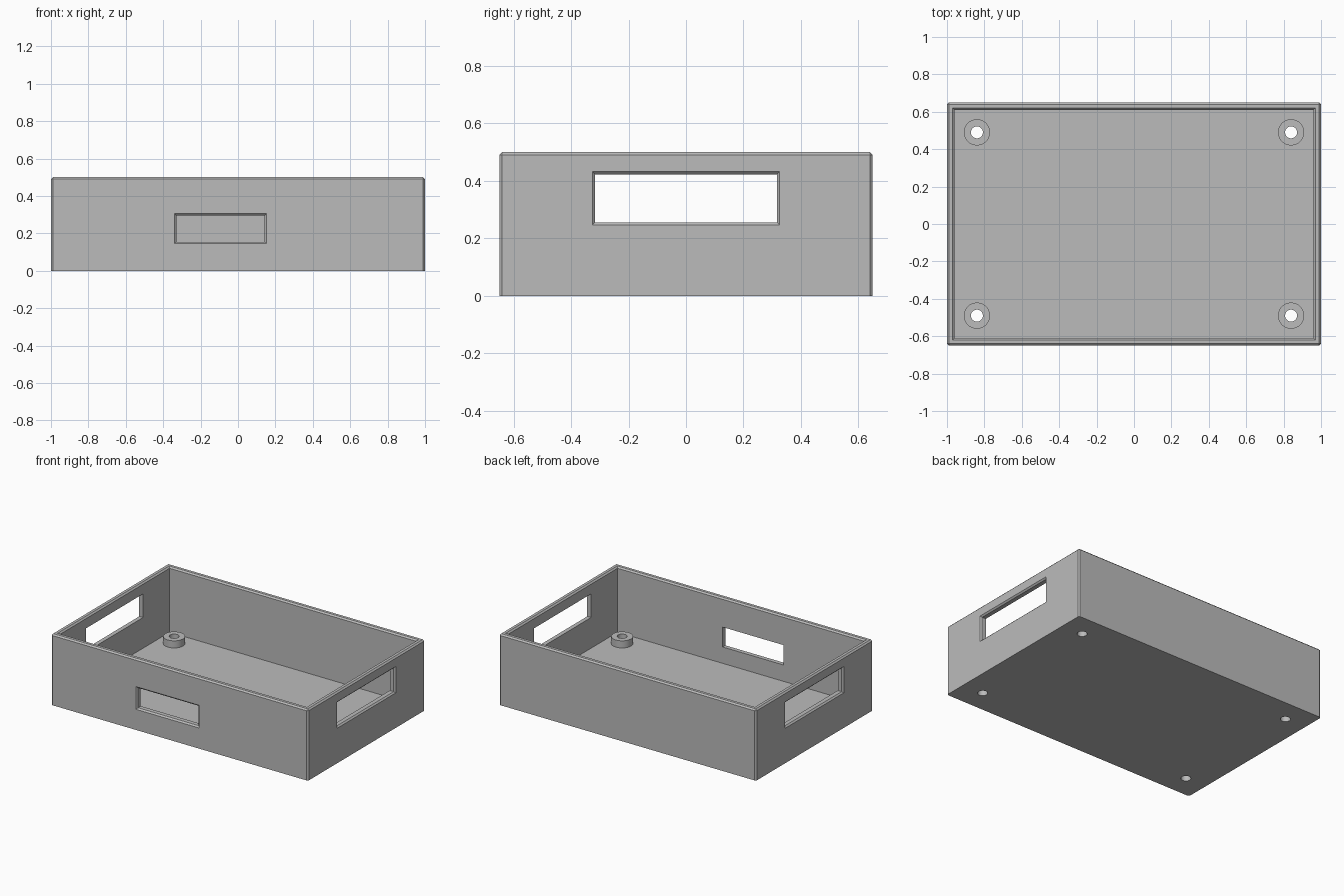
import bpy
import bmesh
import math
from mathutils import Matrix, Vector

default = bpy.data.objects.get("Cube")
if default:
    bpy.data.objects.remove(default, do_unlink=True)

# Main dimensions
HX, HY, HEIGHT = 1.0, 0.65, 0.5
WALL, CHAMFER = 0.04, 0.01
BOSS_X, BOSS_Y, BOSS_TOP = 0.84, 0.49, 0.09
BOSS_R, HOLE_R = 0.07, 0.032
SIDES = 48

grey = bpy.data.materials.new("plain_grey")
grey.use_nodes = True
colour = (0.5, 0.5, 0.5, 1.0)
grey.diffuse_color = colour
grey.node_tree.nodes["Principled BSDF"].inputs["Base Color"].default_value = colour


def finish(name, bm):
    bmesh.ops.recalc_face_normals(bm, faces=bm.faces)
    mesh = bpy.data.meshes.new(name)
    bm.to_mesh(mesh)
    bm.free()
    mesh.materials.append(grey)
    obj = bpy.data.objects.new(name, mesh)
    bpy.context.collection.objects.link(obj)
    return obj


def loft(name, sections, frame=Matrix()):
    """Solid through rectangles (depth, half width, half height)."""
    bm = bmesh.new()
    rings = []
    for d, w, h in sections:
        corners = ((-w, -h), (w, -h), (w, h), (-w, h))
        rings.append([bm.verts.new(frame @ Vector((u, v, d))) for u, v in corners])
    for a, b in zip(rings, rings[1:]):
        for i in range(4):
            j = (i + 1) % 4
            bm.faces.new((a[i], a[j], b[j], b[i]))
    bm.faces.new(rings[0][::-1])
    bm.faces.new(rings[-1])
    return finish(name, bm)


def window(name, centre, out, half_w, half_h):
    """Cutter pointing outwards, flared to chamfer the outer rim."""
    z = Vector(out)
    y = Vector((0, 0, 1))
    x = y.cross(z)
    frame = Matrix.Translation(centre) @ Matrix((x, y, z)).transposed().to_4x4()
    return loft(name, [(-2 * WALL, half_w, half_h),
                       (-CHAMFER, half_w, half_h),
                       (CHAMFER, half_w + 2 * CHAMFER, half_h + 2 * CHAMFER)], frame)


def drill(name, x, y):
    bm = bmesh.new()
    bmesh.ops.create_cone(bm, cap_ends=True, segments=SIDES, radius1=HOLE_R,
                          radius2=HOLE_R, depth=4 * WALL,
                          matrix=Matrix.Translation((x, y, WALL / 2)))
    return finish(name, bm)


def boss(name, x, y):
    """Tube standing on the floor."""
    bm = bmesh.new()
    profile = ((BOSS_R, WALL), (BOSS_R, BOSS_TOP), (HOLE_R, BOSS_TOP), (HOLE_R, WALL))
    verts = [bm.verts.new((x + r, y, z)) for r, z in profile]
    edges = [bm.edges.new(pair) for pair in zip(verts, verts[1:])]
    bmesh.ops.spin(bm, geom=verts + edges, cent=(x, y, 0), axis=(0, 0, 1),
                   angle=math.tau, steps=SIDES)
    bmesh.ops.remove_doubles(bm, verts=bm.verts, dist=0.0001)
    return finish(name, bm)


def smooth(obj):
    bpy.ops.object.select_all(action='DESELECT')
    obj.select_set(True)
    bpy.context.view_layer.objects.active = obj
    bpy.ops.object.shade_smooth_by_angle(angle=math.radians(30))


# Outer block, chamfered on the upright and top edges
bm = bmesh.new()
bmesh.ops.create_cube(bm, size=1, matrix=Matrix.Translation((0, 0, HEIGHT / 2))
                      @ Matrix.Diagonal((2 * HX, 2 * HY, HEIGHT, 1)))
edges = [e for e in bm.edges if max(v.co.z for v in e.verts) > HEIGHT / 2]
bmesh.ops.bevel(bm, geom=edges, offset=CHAMFER, segments=1, affect='EDGES',
                clamp_overlap=True)
tray = finish("tray", bm)

# Cavity with a chamfered mouth
ix, iy = HX - WALL, HY - WALL
cutters = [loft("cavity_cutter", [
    (WALL, ix, iy), (HEIGHT - CHAMFER, ix, iy),
    (HEIGHT + CHAMFER, ix + 2 * CHAMFER, iy + 2 * CHAMFER)])]

# Windows in the front and both ends
cutters.append(window("front_window_cutter", (-0.094, -HY, 0.225), (0, -1, 0), 0.236, 0.07))
for side, name in ((1, "left"), (-1, "right")):
    cutters.append(window(name + "_window_cutter", (side * HX, 0, 0.339),
                          (side, 0, 0), 0.316, 0.083))

# Screw bosses and the holes below them
for sx, side in ((1, "left"), (-1, "right")):
    for sy, end in ((-1, "front"), (1, "back")):
        x, y = sx * BOSS_X, sy * BOSS_Y
        cutters.append(drill(f"{end}_{side}_drill", x, y))
        smooth(boss(f"{end}_{side}_screw_boss", x, y))

# Cut the tray, then drop the cutters
for cutter in cutters:
    cutter.hide_render = True
    mod = tray.modifiers.new(cutter.name, 'BOOLEAN')
    mod.operation = 'DIFFERENCE'
    mod.solver = 'EXACT'
    mod.object = cutter
bpy.context.view_layer.objects.active = tray
for mod in list(tray.modifiers):
    bpy.ops.object.modifier_apply(modifier=mod.name)
for cutter in cutters:
    bpy.data.objects.remove(cutter, do_unlink=True)
smooth(tray)
